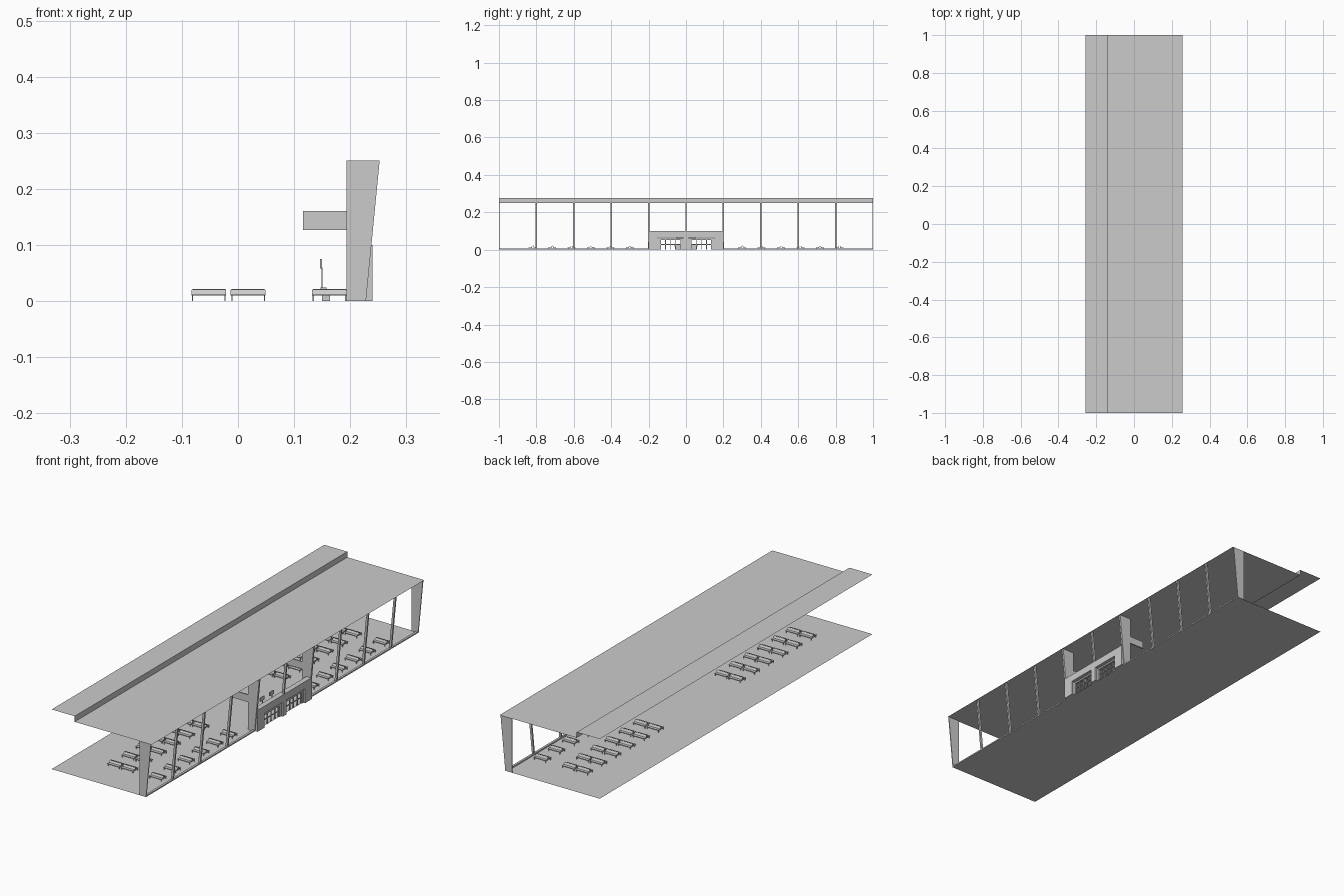
import bpy

if "Cube" in bpy.data.objects:
    bpy.data.objects.remove(bpy.data.objects["Cube"])

def mesh(name, verts, faces):
    me = bpy.data.meshes.new(name)
    me.from_pydata(verts, [], faces)
    me.update()
    ob = bpy.data.objects.new(name, me)
    bpy.context.collection.objects.link(ob)
    return ob

def prism(name, profile, y0, y1):
    """Extrude an (x, z) profile along y."""
    n = len(profile)
    v = [(x, y, z) for y in (y0, y1) for x, z in profile]
    f = [tuple(range(n)), tuple(range(2 * n - 1, n - 1, -1))]
    f += [(i, i + n, (i + 1) % n + n, (i + 1) % n) for i in range(n)]
    return mesh(name, v, f)

def box(name, x0, x1, y0, y1, z0, z1):
    return prism(name, [(x0, z0), (x1, z0), (x1, z1), (x0, z1)], y0, y1)

def strip(name, path, y0=-1, y1=1):
    """Thin sheet following an (x, z) path along y."""
    v = [(x, y, z) for x, z in path for y in (y0, y1)]
    return mesh(name, v, [(2*i, 2*i+2, 2*i+3, 2*i+1) for i in range(len(path) - 1)])

ROOF = 0.251
XB, XT = 0.228, 0.2525          # leaning facade, bottom and top

def lean(z):
    return XB + (XT - XB) * z / ROOF

# floor and stepped roof sheets
strip("floor", [(-0.257, 0), (XB, 0)])
strip("roof", [(0.257, ROOF), (-0.139, ROOF), (-0.139, 0.277), (-0.257, 0.277)])

# tapered end fins and entrance fins
fin = [(0.193, 0), (XB, 0), (XT, ROOF), (0.193, ROOF)]
for s in (-1, 1):
    prism("end_fin", fin, s * 1.0, s * 0.996)
    prism("entrance_fin", fin, s * 0.204, s * 0.195)
    # hanging panel beside the entrance fin
    box("hanging_panel", 0.116, 0.193, s * 0.203, s * 0.197, 0.127, 0.161)
    # sill along the glazing
    box("facade_sill", XB - 0.01, XB, min(s * 0.2, s), max(s * 0.2, s), 0, 0.006)

# leaning mullions and flat roof ribs
for i in range(-4, 5):
    y = i * 0.2
    z0 = 0.1 if i == 0 else 0
    if abs(i) != 1:
        prism("mullion", [(lean(z0) - 0.010, z0), (lean(z0), z0),
                          (XT, ROOF), (XT - 0.010, ROOF)], y - 0.004, y + 0.004)
    strip("roof_rib", [(-0.139, ROOF - 0.001), (XT, ROOF - 0.001)], y - 0.004, y + 0.004)

# entrance portal: lintel and piers
PX0, PX1 = 0.215, 0.24
box("portal_lintel", PX0, PX1, -0.2, 0.2, 0.066, 0.1)
for y0, y1 in ((-0.2, -0.15), (-0.014, 0.014), (0.15, 0.2)):
    box("portal_pier", PX0, PX1, y0, y1, 0, 0.066)

# door frames in the two openings
for s in (-1, 1):
    c = s * 0.082
    box("door_head", 0.222, 0.232, c - 0.068, c + 0.068, 0.052, 0.060)
    box("door_mid_rail", 0.225, 0.229, c - 0.055, c + 0.055, 0.026, 0.030)
    for k in range(5):
        y = c + (k - 2) * 0.0275
        box("door_bar", 0.225, 0.229, y - 0.002, y + 0.002, 0, 0.052)
    for e in (-1, 1):
        box("door_jamb", 0.222, 0.232, c + e * 0.062 - 0.006, c + e * 0.062 + 0.006, 0, 0.052)

# service desks with a screen on a pole
for y in (-0.035, 0.035):
    box("desk", 0.150, 0.164, y - 0.025, y + 0.025, 0, 0.018)
    box("desk_top", 0.147, 0.158, y - 0.027, y + 0.027, 0.018, 0.024)
    box("screen_pole", 0.149, 0.151, y - 0.001, y + 0.001, 0.024, 0.06)
    box("screen", 0.146, 0.150, y - 0.015, y + 0.015, 0.058, 0.075)

# back-to-back benches
def bench(x0, y):
    x1 = x0 + 0.062
    for s in (-1, 1):
        a, b = sorted((y + s * 0.004, y + s * 0.021))
        box("bench_seat", x0, x1, a, b, 0.010, 0.012)
        # leaning backrest with clipped upper corners
        lo, hi, t = y + s * 0.007, y + s * 0.002, 0.0015
        outline = [(x0, lo, 0.012), (x1, lo, 0.012), (x1, hi, 0.019),
                   (x1 - 0.002, hi, 0.021), (x0 + 0.002, hi, 0.021), (x0, hi, 0.019)]
        back = mesh("bench_back", outline, [tuple(range(6))])
        back.modifiers.new("thickness", "SOLIDIFY").thickness = t
    for x in (x0 + 0.001, x1 - 0.003):
        box("bench_beam", x, x + 0.002, y - 0.018, y + 0.018, 0.008, 0.010)
        for s in (-1, 1):
            ly = y + s * 0.017
            box("bench_leg", x, x + 0.002, ly - 0.001, ly + 0.001, 0, 0.009)

for s in (-1, 1):
    for k in range(6):
        for x0 in (-0.083, -0.013, 0.132):
            bench(x0, s * (0.30 + k * 0.104))
